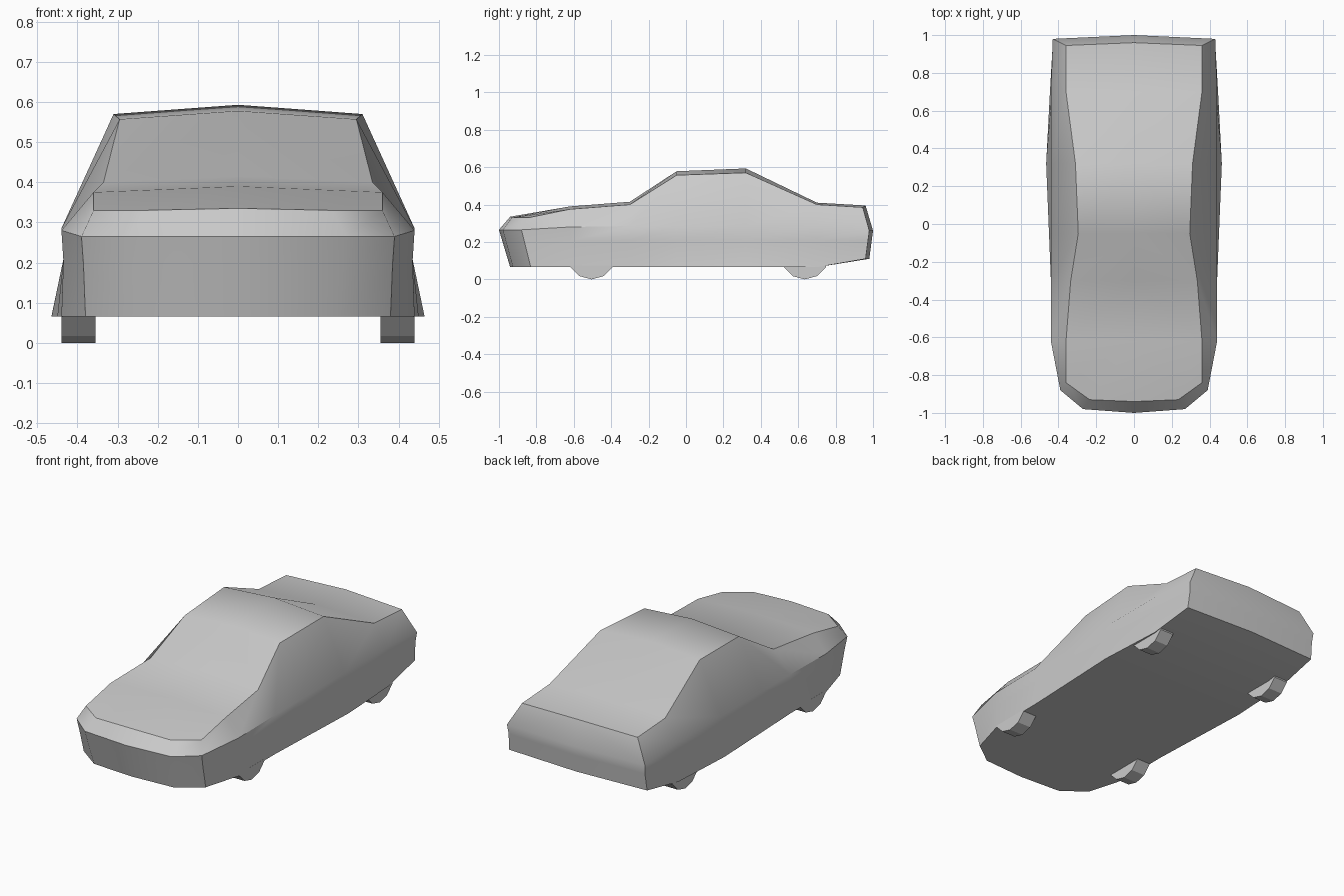
import bpy, bmesh, math
from mathutils import Vector

default = bpy.data.objects.get("Cube")
if default:
    bpy.data.objects.remove(default)

paint = bpy.data.materials.new("light_grey")
paint.use_nodes = True
grey = (.6, .6, .6, 1)
paint.diffuse_color = grey
paint.node_tree.nodes["Principled BSDF"].inputs["Base Color"].default_value = grey


def finish(name, bm, angle):
    """Turn a bmesh into a shaded object with outward normals."""
    bmesh.ops.recalc_face_normals(bm, faces=bm.faces)
    mesh = bpy.data.meshes.new(name)
    bm.to_mesh(mesh)
    bm.free()
    for face in mesh.polygons:
        face.use_smooth = True
    mesh.set_sharp_from_angle(angle=math.radians(angle))
    mesh.materials.append(paint)
    obj = bpy.data.objects.new(name, mesh)
    bpy.context.collection.objects.link(obj)
    return obj


# Body half outlines, from nose centre round the left side to tail centre
sill = [(0, -.94, .065), (.25, -.925, .065), (.38, -.83, .065), (.44, -.62, .065),
        (.44, -.3, .065), (.45, -.05, .065), (.465, .32, .065), (.445, .7, .065),
        (.43, .96, .11), (0, .98, .11)]
belt = [(0, -1, .265), (.27, -.98, .265), (.39, -.88, .265), (.44, -.62, .28),
        (.44, -.3, .285), (.44, -.05, .285), (.44, .32, .285), (.44, .7, .285),
        (.43, .98, .26), (0, 1, .26)]
rim = [(0, -.94, .335), (.235, -.93, .33), (.36, -.84, .33), (.36, -.62, .375),
       (.335, -.3, .4), (.295, -.05, .557), (.31, .32, .57), (.36, .7, .4),
       (.36, .945, .385), (0, .96, .395)]
crown = [.39, .415, .578, .593, .41]      # centre heights from bonnet to boot
FIRST = 3                                 # first outline point with a centre point

# Doors are slightly hollow between sill and belt
waist = []
for low, high in zip(sill, belt):
    p = Vector(low).lerp(Vector(high), .65)
    p.x = min(p.x, high[0] - .005) if high[0] else 0
    waist.append(p)

bm = bmesh.new()
rows = [[bm.verts.new(p) for p in row] for row in (sill, waist, belt, rim)]
for lower, upper in zip(rows, rows[1:]):
    for i in range(len(lower) - 1):
        bm.faces.new((lower[i], lower[i + 1], upper[i + 1], upper[i]))


def cap(row, heights):
    """Close an outline across to the centre line."""
    mid = [bm.verts.new((0, row[FIRST + i].co.y, z)) for i, z in enumerate(heights)]
    bm.faces.new(row[:FIRST + 1] + [mid[0]])
    for i in range(len(mid) - 1):
        a = FIRST + i
        bm.faces.new((row[a], row[a + 1], mid[i + 1], mid[i]))
    bm.faces.new(row[FIRST + len(mid) - 1:] + [mid[-1]])


cap(rows[-1], crown)
cap(rows[0], [sill[0][2]] * len(crown))
bmesh.ops.mirror(bm, geom=bm.verts[:] + bm.edges[:] + bm.faces[:],
                 axis='X', merge_dist=.001)
finish("car_body", bm, 38)


# Wheels: only the part below the floor, as a slice of a twelve-sided disc
def wheel(name, side, y, radius=.13):
    profile = [(y + radius * math.sin(math.radians(a)),
                radius - radius * math.cos(math.radians(a)))
               for a in range(-60, 61, 30)]
    profile = [(profile[0][0], .075)] + profile + [(profile[-1][0], .075)]
    bm = bmesh.new()
    inner, outer = [[bm.verts.new((side * x, py, pz)) for py, pz in profile]
                    for x in (.355, .44)]
    bm.faces.new(inner)
    bm.faces.new(outer)
    for i in range(len(profile)):
        bm.faces.new((inner[i - 1], inner[i], outer[i], outer[i - 1]))
    finish(name, bm, 20)


for place, y in (("front", -.505), ("rear", .635)):
    for hand, side in (("left", 1), ("right", -1)):
        wheel(f"{place}_{hand}_wheel", side, y)
